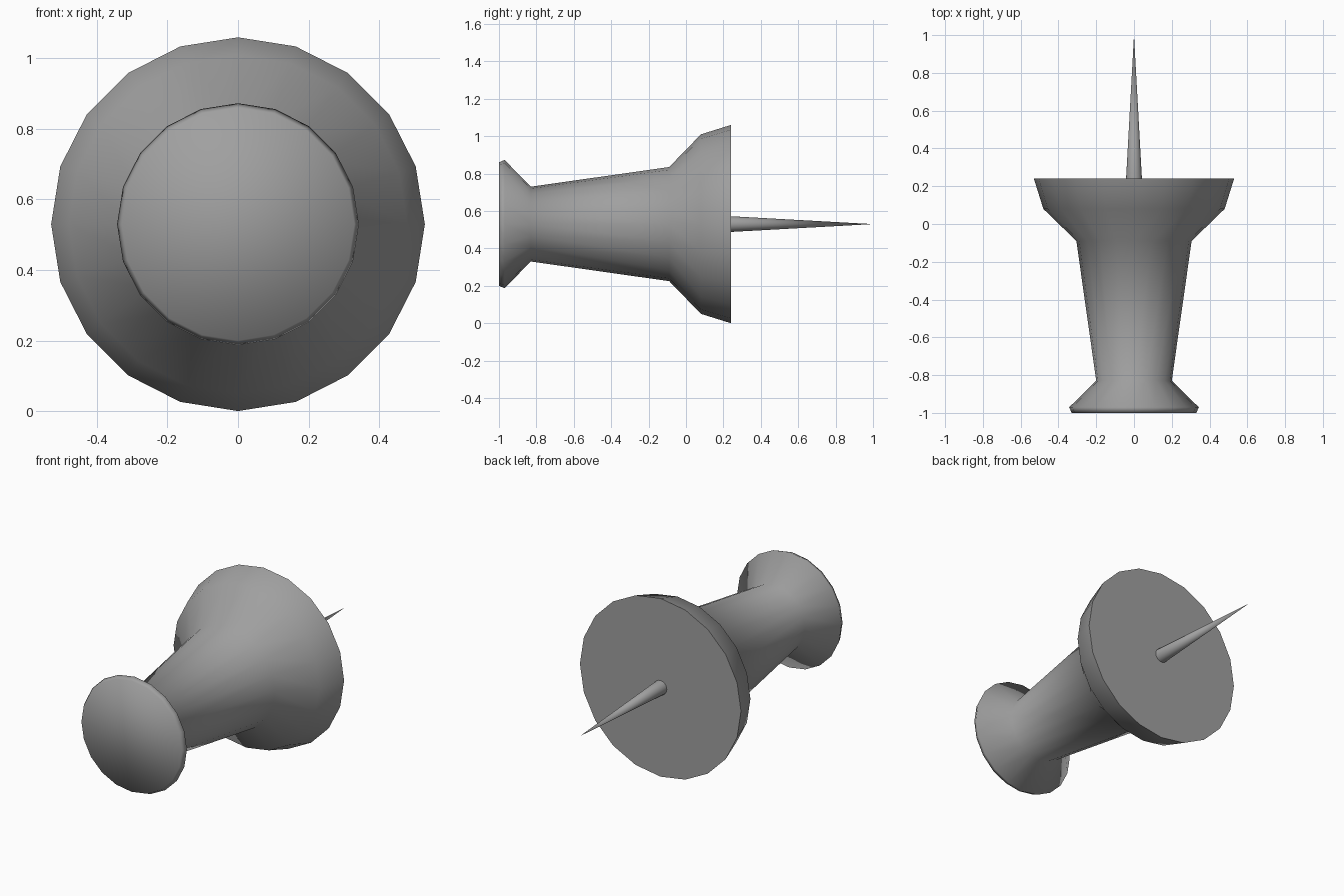
import bpy
import math

cube = bpy.data.objects.get("Cube")
if cube:
    bpy.data.objects.remove(cube, do_unlink=True)

CENTRE_Z = 0.53

# Single grey material
grey = bpy.data.materials.new("mid_grey")
grey.use_nodes = True
colour = (0.35, 0.35, 0.35, 1)
grey.diffuse_color = colour
grey.node_tree.nodes["Principled BSDF"].inputs["Base Color"].default_value = colour


def turned_part(name, profile, sides, smooth_angle):
    """Turn (y, radius) rings around the y axis; radius 0 makes a point."""
    verts, rings, faces = [], [], []
    for y, r in profile:
        count = sides if r > 0 else 1
        rings.append([len(verts) + i for i in range(count)])
        for i in range(count):
            a = math.tau * i / sides
            verts.append((r * math.sin(a), y, CENTRE_Z + r * math.cos(a)))
    for a, b in zip(rings, rings[1:]):
        for i in range(sides):
            j = (i + 1) % sides
            if len(b) == 1:
                faces.append((a[i], a[j], b[0]))
            else:
                faces.append((a[i], a[j], b[j], b[i]))
    # Flat end caps
    faces.append(rings[0][::-1])
    if len(rings[-1]) > 1:
        faces.append(rings[-1])
    mesh = bpy.data.meshes.new(name)
    mesh.from_pydata(verts, [], faces)
    mesh.materials.append(grey)
    obj = bpy.data.objects.new(name, mesh)
    bpy.context.collection.objects.link(obj)
    bpy.ops.object.select_all(action="DESELECT")
    obj.select_set(True)
    bpy.context.view_layer.objects.active = obj
    # Face normals outward
    bpy.ops.object.mode_set(mode="EDIT")
    bpy.ops.mesh.select_all(action="SELECT")
    bpy.ops.mesh.normals_make_consistent(inside=False)
    bpy.ops.object.mode_set(mode="OBJECT")
    bpy.ops.object.shade_smooth_by_angle(angle=math.radians(smooth_angle))
    return obj


# Handle: flared grip end, tapering shaft and wide collar
turned_part("handle", [(-1.0, 0.33), (-0.97, 0.343), (-0.83, 0.2),
                       (-0.09, 0.305), (0.08, 0.48), (0.24, 0.53)], 20, 80)

# Needle, rooted just inside the collar
turned_part("needle", [(0.22, 0.043), (1.0, 0)], 20, 60)
